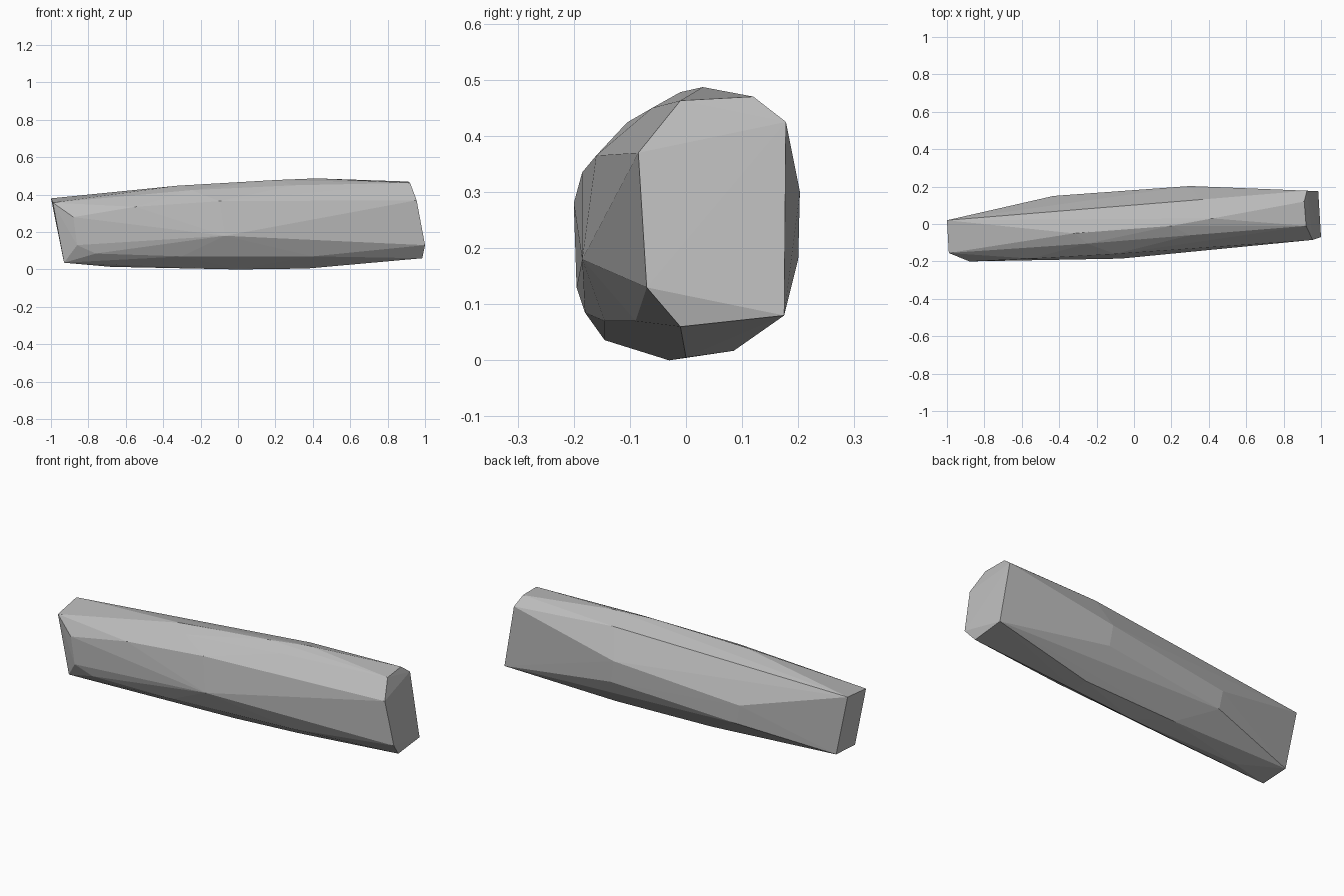
import bpy
import bmesh

# Faceted stone beam: key corners of each station, wrapped in a convex skin
left_end = [(-1.0, 0.02, 0.38), (-0.99, -0.155, 0.357),
            (-0.93, -0.145, 0.036), (-0.93, 0.02, 0.045),
            (-0.88, -0.20, 0.28), (-0.86, -0.195, 0.13), (-0.76, -0.18, 0.085)]

right_end = [(0.92, -0.01, 0.463), (0.91, 0.12, 0.47), (0.925, 0.178, 0.425),
             (0.985, 0.175, 0.08), (0.985, -0.01, 0.06),
             (1.0, -0.07, 0.13), (0.955, -0.085, 0.37)]

top_ridge = [(-0.32, -0.05, 0.448), (0.2, -0.01, 0.478), (0.42, 0.03, 0.487),
             (0.35, 0.13, 0.45), (-0.4, 0.08, 0.385)]

back_side = [(0.30, 0.203, 0.30), (0.32, 0.20, 0.18),
             (-0.43, 0.15, 0.23), (-0.41, 0.147, 0.125)]

underside = [(-0.68, -0.06, 0.014), (0.0, -0.03, 0.0), (0.37, 0.0, 0.005),
             (0.37, 0.085, 0.017), (-0.2, 0.06, 0.018)]

front_side = [(-0.07, -0.185, 0.18), (-0.3, -0.145, 0.07), (0.4, -0.09, 0.07),
              (-0.55, -0.185, 0.335), (-0.1, -0.16, 0.365),
              (-0.25, -0.105, 0.424), (0.3, -0.06, 0.45)]

bm = bmesh.new()
for group in (left_end, right_end, top_ridge, back_side, underside, front_side):
    for co in group:
        bm.verts.new(co)
hull = bmesh.ops.convex_hull(bm, input=bm.verts[:])
loose = {v for v in hull["geom_interior"] + hull["geom_unused"]
         if isinstance(v, bmesh.types.BMVert) and not v.link_faces}
bmesh.ops.delete(bm, geom=list(loose), context='VERTS')
bmesh.ops.recalc_face_normals(bm, faces=bm.faces[:])

mesh = bpy.data.meshes.new("stone_beam")
bm.to_mesh(mesh)
bm.free()

# Single plain grey
grey = bpy.data.materials.new("stone_grey")
grey.diffuse_color = (0.5, 0.5, 0.5, 1.0)
mesh.materials.append(grey)

beam = bpy.data.objects.new("stone_beam", mesh)
bpy.context.collection.objects.link(beam)
